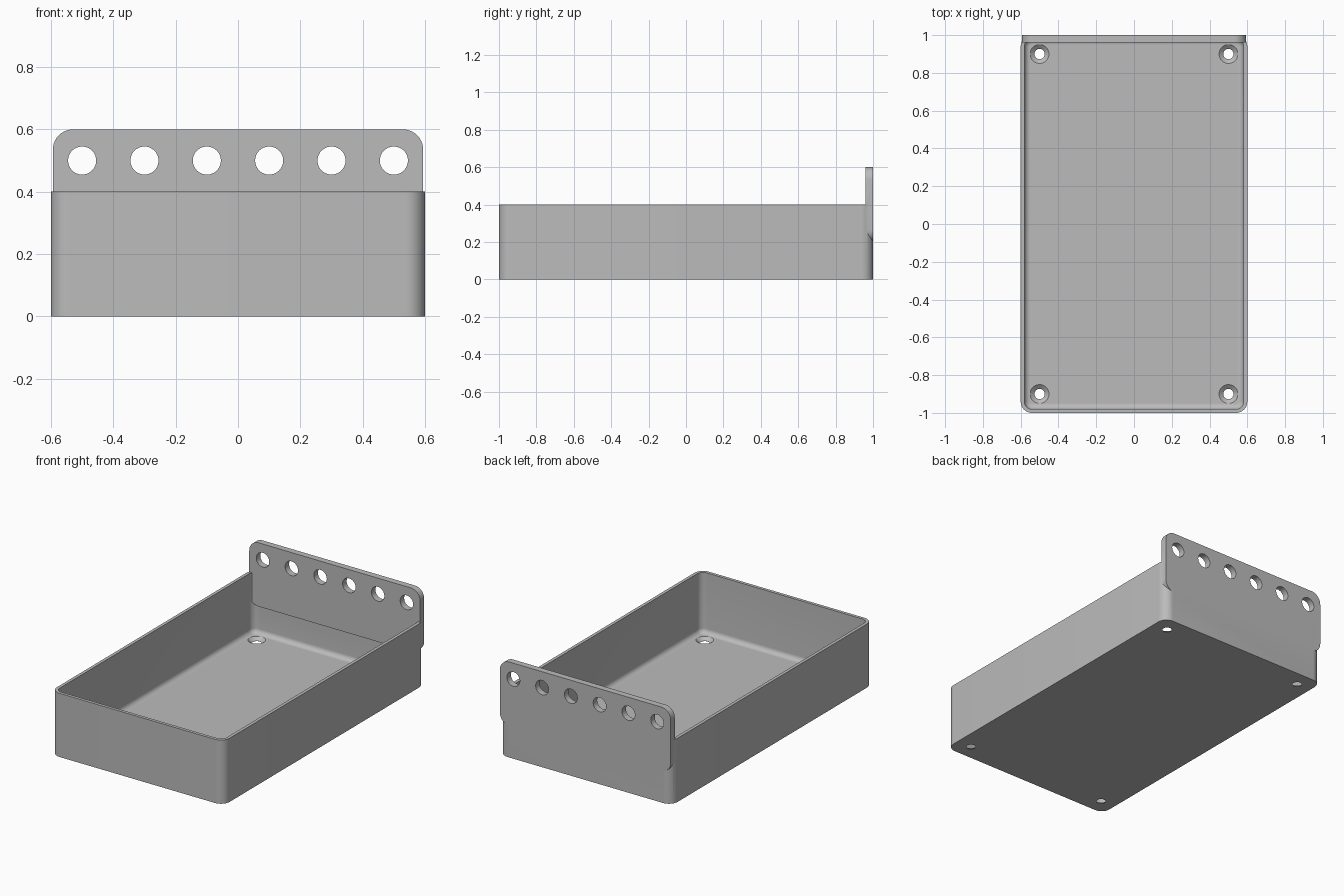
import bpy, bmesh, math

cube = bpy.data.objects.get("Cube")
if cube:
    bpy.data.objects.remove(cube)

grey = bpy.data.materials.new("light_grey")
grey.use_nodes = True
COLOUR = (0.5, 0.5, 0.5, 1)
grey.diffuse_color = COLOUR
grey.node_tree.nodes["Principled BSDF"].inputs["Base Color"].default_value = COLOUR


def rounded_rect(half_w, half_h, radius, steps=10):
    """Outline points of a rounded rectangle, counter-clockwise."""
    points = []
    for corner, (sx, sy) in enumerate([(1, 1), (-1, 1), (-1, -1), (1, -1)]):
        for i in range(steps + 1):
            a = math.pi / 2 * (corner + i / steps)
            points.append((sx * (half_w - radius) + radius * math.cos(a),
                           sy * (half_h - radius) + radius * math.sin(a)))
    return points


def circle(cx, cy, radius, steps=48):
    return [(cx + radius * math.cos(math.tau * i / steps),
             cy + radius * math.sin(math.tau * i / steps)) for i in range(steps)]


def loft(name, rings):
    """Closed solid through a list of equal-length 3D rings, capped at both ends."""
    bm = bmesh.new()
    loops = [[bm.verts.new(p) for p in ring] for ring in rings]
    n = len(loops[0])
    for a, b in zip(loops, loops[1:]):
        for i in range(n):
            j = (i + 1) % n
            bm.faces.new((a[i], a[j], b[j], b[i]))
    bm.faces.new(loops[0][::-1])
    bm.faces.new(loops[-1])
    bmesh.ops.recalc_face_normals(bm, faces=bm.faces[:])
    mesh = bpy.data.meshes.new(name)
    bm.to_mesh(mesh)
    bm.free()
    mesh.materials.append(grey)
    obj = bpy.data.objects.new(name, mesh)
    bpy.context.collection.objects.link(obj)
    return obj


def at_z(points, z):
    return [(x, y, z) for x, y in points]


def at_y(points, y):
    return [(x, y, z) for x, z in points]


def combine(target, other, operation):
    mod = target.modifiers.new(operation, "BOOLEAN")
    mod.operation, mod.solver, mod.object = operation, "EXACT", other
    bpy.context.view_layer.objects.active = target
    bpy.ops.object.modifier_apply(modifier=mod.name)
    bpy.data.objects.remove(other)


W, L, H, R = 0.6, 1.0, 0.4, 0.06
WALL, FLOOR, FILLET = 0.02, 0.02, 0.03

# Open tray with a rounded inside floor edge
rings = [at_z(rounded_rect(W, L, R), z) for z in (0, H)]
rings.append(at_z(rounded_rect(W - WALL, L - WALL, R - WALL), H))
for i in range(9):
    a = math.pi / 2 * i / 8
    inset = WALL + FILLET * (1 - math.cos(a))
    rings.append(at_z(rounded_rect(W - inset, L - inset, R - inset),
                      FLOOR + FILLET * (1 - math.sin(a))))
tray = loft("tray", rings)

# Countersunk screw holes in the floor
for sx in (-1, 1):
    for sy in (-1, 1):
        x, y = sx * 0.5, sy * 0.9
        cutter = loft("screw_hole", [at_z(circle(x, y, r), z) for r, z in
                                     [(0.027, -0.02), (0.027, 0.001), (0.05, FLOOR), (0.05, 0.06)]])
        combine(tray, cutter, "DIFFERENCE")

# Back plate with a row of round holes
outline = [(x, z + 0.4) for x, z in rounded_rect(0.594, 0.2, 0.065)]
plate = loft("back_plate", [at_y(outline, 0.96), at_y(outline, L)])
for i in range(6):
    hole = loft("plate_hole", [at_y(circle(-0.5 + 0.2 * i, 0.5, 0.045), y) for y in (0.9, 1.1)])
    combine(plate, hole, "DIFFERENCE")
combine(tray, plate, "UNION")
tray.name = "tray_with_back_plate"

# Smooth the rounded parts and keep edges crisp
bpy.ops.object.select_all(action="DESELECT")
tray.select_set(True)
bpy.context.view_layer.objects.active = tray
bpy.ops.object.shade_smooth_by_angle(angle=math.radians(30))
